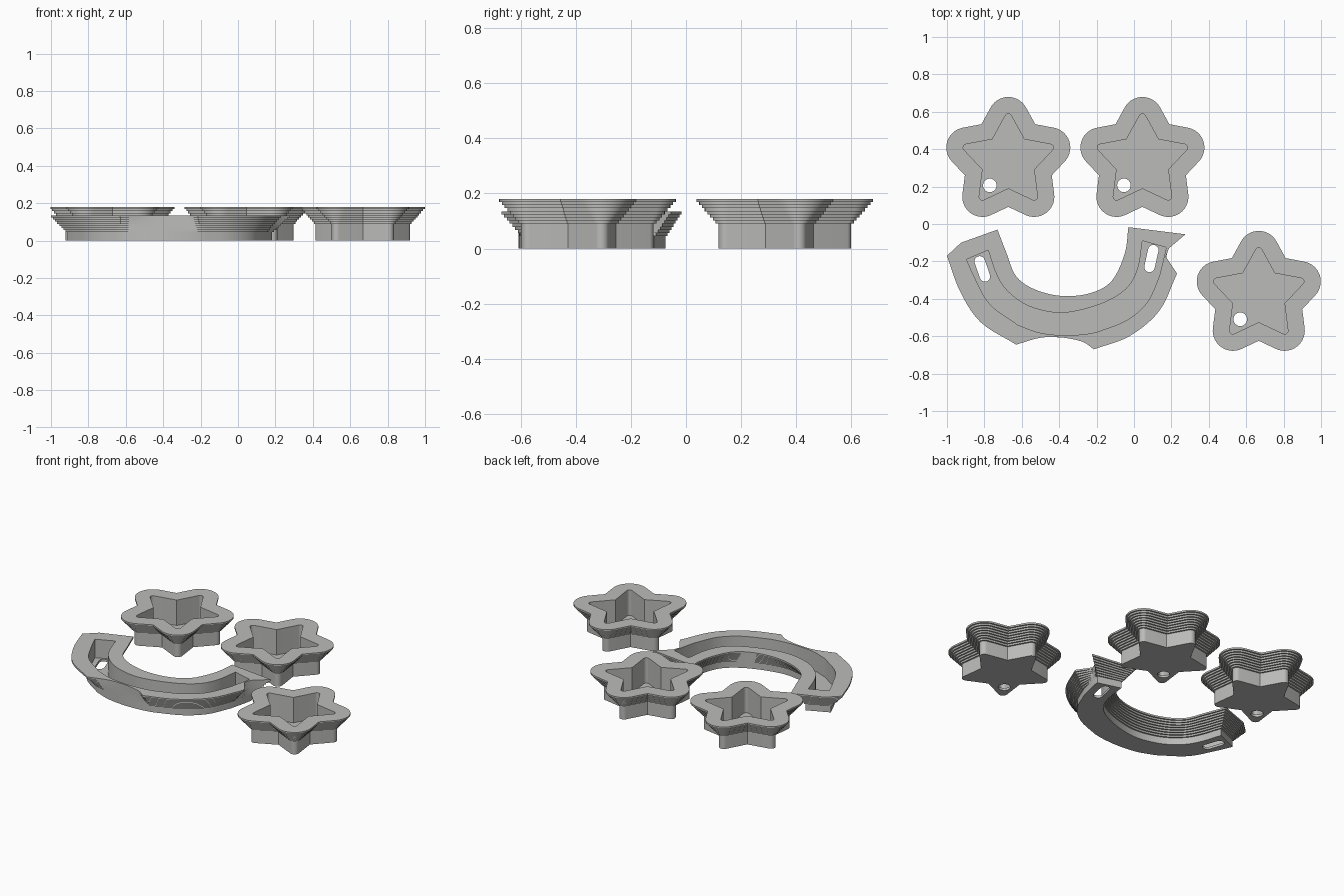
import bpy, bmesh, math
from mathutils import Vector

if "Cube" in bpy.data.objects:
    bpy.data.objects.remove(bpy.data.objects["Cube"])

grey = bpy.data.materials.new("light_grey")
grey.use_nodes = True
colour = (0.5, 0.5, 0.49, 1)
grey.diffuse_color = colour
grey.node_tree.nodes["Principled BSDF"].inputs["Base Color"].default_value = colour

FLOOR = 0.015
LAYERS = 8


def loft(name, loops):
    """Skin a stack of (outline, z) loops and cap both ends."""
    bm = bmesh.new()
    rings = [[bm.verts.new((p[0], p[1], z)) for p in outline] for outline, z in loops]
    n = len(rings[0])
    for low, high in zip(rings, rings[1:]):
        for i in range(n):
            j = (i + 1) % n
            bm.faces.new((low[i], low[j], high[j], high[i]))
    bm.faces.new(rings[0][::-1])
    bm.faces.new(rings[-1])
    bmesh.ops.recalc_face_normals(bm, faces=bm.faces)
    mesh = bpy.data.meshes.new(name)
    bm.to_mesh(mesh)
    bm.free()
    obj = bpy.data.objects.new(name, mesh)
    bpy.context.collection.objects.link(obj)
    mesh.materials.append(grey)
    return obj


def flared_tray(name, outline_at, cavity, flare_z, top):
    """Hollow tray: straight body, stepped flare, vertical cavity."""
    loops = [(outline_at(0), 0), (outline_at(0), flare_z)]
    step = (top - flare_z) / LAYERS
    for i in range(LAYERS):
        ring = outline_at((i + 1) / LAYERS)
        loops += [(ring, flare_z + i * step), (ring, flare_z + (i + 1) * step)]
    loops += [(cavity, top), (cavity, FLOOR)]
    return loft(name, loops)


def cut_slot(obj, a, b, radius):
    """Cut a round-ended slot from a to b through the floor."""
    a, b = Vector(a), Vector(b)
    turn = math.atan2(b.y - a.y, b.x - a.x) - math.pi / 2
    outline = []
    for centre, start in ((b, turn), (a, turn + math.pi)):
        for k in range(13):
            t = start + math.pi * (k + 0.01) / 12.02
            outline.append(centre + radius * Vector((math.cos(t), math.sin(t))))
    cutter = loft("slot_cutter", [(outline, -0.05), (outline, 0.04)])
    cutter.hide_render = True
    mod = obj.modifiers.new("slot", "BOOLEAN")
    mod.operation = "DIFFERENCE"
    mod.solver = "EXACT"
    mod.object = cutter
    bpy.context.view_layer.objects.active = obj
    bpy.ops.object.modifier_apply(modifier=mod.name)
    bpy.data.objects.remove(cutter)


def smooth(obj):
    bpy.ops.object.select_all(action="DESELECT")
    obj.select_set(True)
    bpy.context.view_layer.objects.active = obj
    bpy.ops.object.shade_smooth_by_angle(angle=math.radians(30))


# Star trays: a sharp star grown outwards with round tips
TIP, NOTCH = 0.235, 0.125


def star(cx, cy, grow):
    fifth = math.pi / 5
    along = TIP - NOTCH * math.cos(fifth)
    across = NOTCH * math.sin(fifth)
    lean = math.atan2(across, along)
    sweep = math.pi / 2 - lean
    notch = NOTCH + grow / math.sin(fifth + lean)
    points = []
    for i in range(5):
        axis = math.pi / 2 + i * 2 * fifth
        for k in range(15):
            t = axis + sweep * (k / 7 - 1)
            points.append((cx + TIP * math.cos(axis) + grow * math.cos(t),
                           cy + TIP * math.sin(axis) + grow * math.sin(t)))
        t = axis + fifth
        points.append((cx + notch * math.cos(t), cy + notch * math.sin(t)))
    return points


for name, cx, cy in (("star_tray_back_right", -0.672, 0.336),
                     ("star_tray_back_left", 0.045, 0.336),
                     ("star_tray_front_left", 0.667, -0.38)):
    tray = flared_tray(name, lambda t: star(cx, cy, 0.028 + 0.08 * t),
                       star(cx, cy, 0.018), 0.09, 0.18)
    hole = (cx - 0.099, cy - 0.13)
    cut_slot(tray, hole, (hole[0], hole[1] + 0.001), 0.036)
    smooth(tray)

# Curved tray: runs of (cavity x, cavity y, rim x, rim y), each smooth inside
runs = [
    # outer side
    [(-.895, -.19, -1, -.17), (-.85, -.29, -.93, -.36),
     (-.77, -.43, -.82, -.525), (-.62, -.54, -.63, -.645)],
    [(-.62, -.54, -.63, -.645), (-.51, -.58, -.5, -.608),
     (-.385, -.595, -.385, -.607), (-.27, -.59, -.275, -.63), (-.2, -.578, -.215, -.67)],
    [(-.2, -.578, -.215, -.67), (-.04, -.515, -.025, -.6),
     (.07, -.42, .135, -.465), (.135, -.28, .23, -.265)],
    # left end with its pointed corner
    [(.135, -.28, .23, -.265), (.155, -.2, .17, -.175)],
    [(.155, -.2, .17, -.175), (.17, -.135, .187, -.13)],
    [(.17, -.135, .187, -.13), (.17, -.125, .275, -.055)],
    [(.17, -.125, .275, -.055), (.045, -.09, -.03, -.017)],
    # inner side
    [(.045, -.09, -.03, -.017), (.02, -.24, -.05, -.16), (-.045, -.35, -.12, -.305),
     (-.185, -.43, -.235, -.37), (-.385, -.475, -.385, -.385), (-.56, -.44, -.53, -.35),
     (-.675, -.36, -.63, -.28), (-.735, -.27, -.68, -.16), (-.78, -.14, -.73, -.03)],
    # right end
    [(-.78, -.14, -.73, -.03), (-.88, -.183, -.925, -.1)],
    [(-.88, -.183, -.925, -.1), (-.895, -.19, -1, -.17)],
]


def spline(points, cuts=5):
    """Smooth curve through the points, without the last one."""
    pts = [Vector(p) for p in points]
    if len(pts) == 2:
        return pts[:1]
    pts = [2 * pts[0] - pts[1]] + pts + [2 * pts[-1] - pts[-2]]
    out = []
    for a, b, c, d in zip(pts, pts[1:], pts[2:], pts[3:]):
        for k in range(cuts):
            t = k / cuts
            out.append(b + (c - a) * (t / 2) + (2 * a - 5 * b + 4 * c - d) * (t * t / 2)
                       + (3 * b - a - 3 * c + d) * (t ** 3 / 2))
    return out


stations = [s for run in runs for s in spline(run)]
cavity = [Vector((s[0], s[1])) for s in stations]
rim = [Vector((s[2], s[3])) for s in stations]
body = []
for i, p in enumerate(cavity):
    a = (p - cavity[i - 1]).normalized()
    b = (cavity[(i + 1) % len(cavity)] - p).normalized()
    out = Vector((a.y + b.y, -a.x - b.x)).normalized()
    body.append(p + out * 0.012 / max(0.6, out.dot(Vector((a.y, -a.x)))))

curved = flared_tray("curved_tray", lambda t: [b.lerp(r, t) for b, r in zip(body, rim)],
                     cavity, 0.045, 0.135)
cut_slot(curved, (-0.825, -0.2), (-0.797, -0.28), 0.028)
cut_slot(curved, (0.103, -0.14), (0.083, -0.23), 0.028)
smooth(curved)
